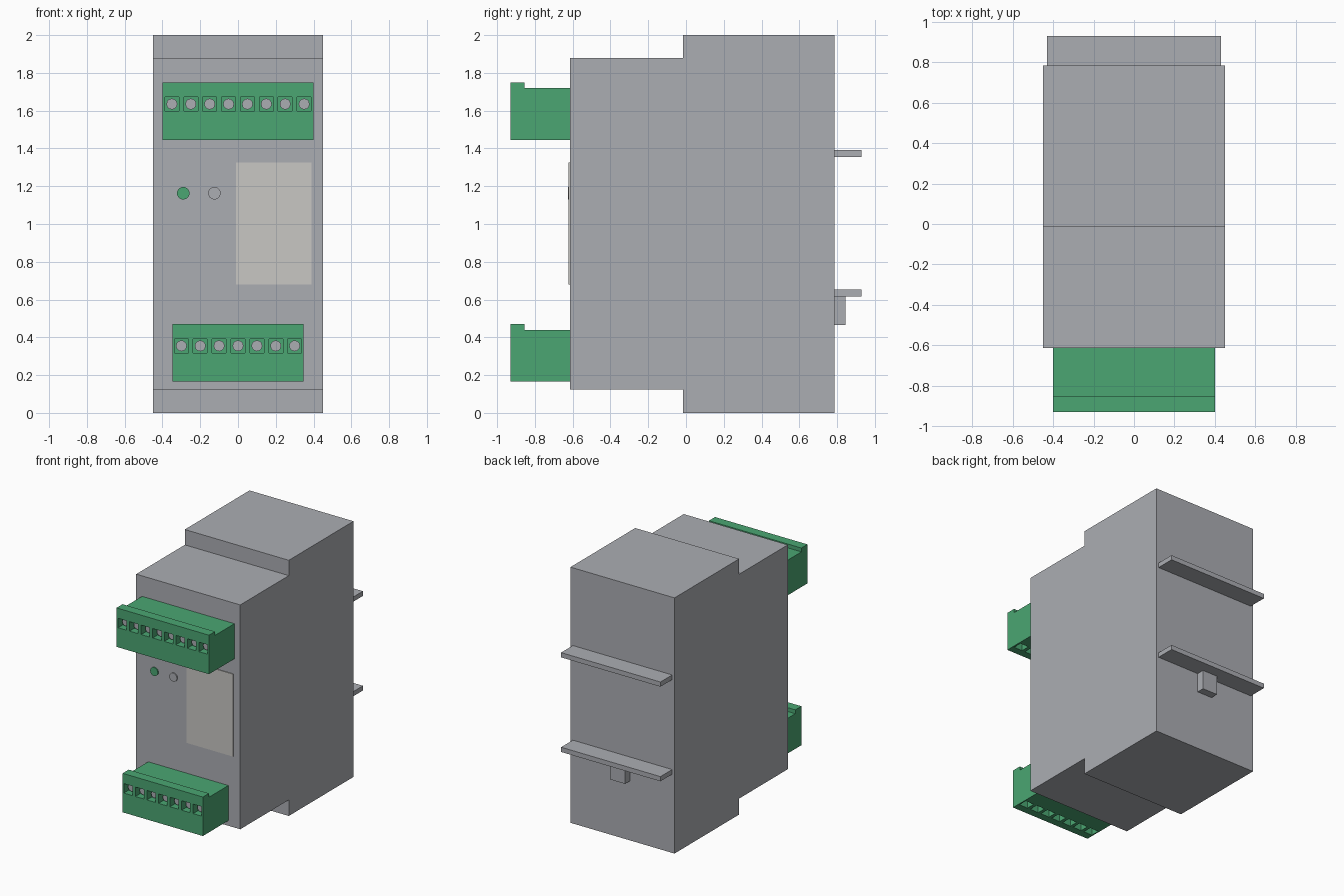
import bpy
import bmesh
from math import radians
from mathutils import Matrix, Vector

cube = bpy.data.objects.get("Cube")
if cube:
    bpy.data.objects.remove(cube, do_unlink=True)


def material(name, rgb):
    mat = bpy.data.materials.new(name)
    mat.use_nodes = True
    mat.diffuse_color = (*rgb, 1)
    mat.node_tree.nodes["Principled BSDF"].inputs["Base Color"].default_value = (*rgb, 1)
    return mat


GREY = material("housing grey", (0.41, 0.42, 0.45))
GREEN = material("terminal green", (0.07, 0.38, 0.17))
CREAM = material("label cream", (0.58, 0.57, 0.55))


def finish(name, bm, mat):
    bmesh.ops.recalc_face_normals(bm, faces=bm.faces)
    mesh = bpy.data.meshes.new(name)
    bm.to_mesh(mesh)
    bm.free()
    mesh.materials.append(mat)
    obj = bpy.data.objects.new(name, mesh)
    bpy.context.collection.objects.link(obj)
    return obj


def add_box(bm, lo, hi):
    lo, hi = Vector(lo), Vector(hi)
    matrix = Matrix.Translation((lo + hi) / 2) @ Matrix.Diagonal((*(hi - lo), 1))
    bmesh.ops.create_cube(bm, size=1, matrix=matrix)


def box(name, lo, hi, mat):
    bm = bmesh.new()
    add_box(bm, lo, hi)
    return finish(name, bm, mat)


def add_disc(bm, x, z, radius, front, back, sides):
    """Short cylinder along y."""
    matrix = Matrix.Translation((x, (front + back) / 2, z)) @ Matrix.Rotation(radians(90), 4, "X")
    bmesh.ops.create_cone(bm, cap_ends=True, segments=sides, radius1=radius,
                          radius2=radius, depth=back - front, matrix=matrix)


def extrude_profile(name, points, half_width, mat):
    """Extrude a (y, z) outline across x."""
    bm = bmesh.new()
    face = bm.faces.new([bm.verts.new((-half_width, y, z)) for y, z in points])
    side = bmesh.ops.extrude_face_region(bm, geom=[face])["geom"]
    bmesh.ops.translate(bm, vec=(2 * half_width, 0, 0),
                        verts=[v for v in side if isinstance(v, bmesh.types.BMVert)])
    return finish(name, bm, mat)


FRONT, STEP, BACK = -0.615, -0.015, 0.785
TIP = -0.93

# Housing with a stepped front
extrude_profile("housing", [(FRONT, 0.125), (STEP, 0.125), (STEP, 0), (BACK, 0),
                            (BACK, 2), (STEP, 2), (STEP, 1.88), (FRONT, 1.88)], 0.45, GREY)


# Terminal blocks: lipped block, screw sockets in front, wire holes below
def terminal_block(name, base, count, half_width):
    lip = TIP + 0.075
    block = extrude_profile(name, [(TIP, base), (FRONT, base), (FRONT, base + 0.275),
                                   (lip, base + 0.275), (lip, base + 0.305),
                                   (TIP, base + 0.305)], half_width, GREEN)
    cuts, screws = bmesh.new(), bmesh.new()
    z, r, floor = base + 0.19, 0.037, TIP + 0.06
    for i in range(count):
        x = (i - (count - 1) / 2) * 0.1
        add_box(cuts, (x - r, TIP - 0.05, z - r), (x + r, floor, z + r))
        add_box(cuts, (x - r, -0.87, base - 0.05), (x + r, -0.8, base + 0.1))
        add_disc(screws, x, z, 0.029, floor - 0.02, floor + 0.01, 12)
    cutter = finish(name + "_cutter", cuts, GREEN)
    cutter.hide_render = True
    mod = block.modifiers.new("sockets", "BOOLEAN")
    mod.operation, mod.solver, mod.object = "DIFFERENCE", "EXACT", cutter
    bpy.context.view_layer.objects.active = block
    bpy.ops.object.modifier_apply(modifier=mod.name)
    bpy.data.objects.remove(cutter, do_unlink=True)
    finish(name + "_screws", screws, GREY)


terminal_block("upper_terminal_block", 1.445, 8, 0.4)
terminal_block("lower_terminal_block", 0.165, 7, 0.347)

# Front label and indicator lamps
box("label", (-0.01, FRONT - 0.006, 0.68), (0.39, FRONT + 0.002, 1.325), CREAM)
for name, x, mat in (("green_lamp", -0.29, GREEN), ("grey_lamp", -0.125, GREY)):
    bm = bmesh.new()
    add_disc(bm, x, 1.163, 0.033, FRONT - 0.009, FRONT + 0.005, 24)
    finish(name, bm, mat)

# Mounting ledges and clip on the back
for name, z in (("upper_ledge", 1.355), ("lower_ledge", 0.615)):
    box(name, (-0.43, BACK, z), (0.43, 0.93, z + 0.037), GREY)
box("clip", (-0.065, BACK, 0.465), (0.065, 0.845, 0.615), GREY)
